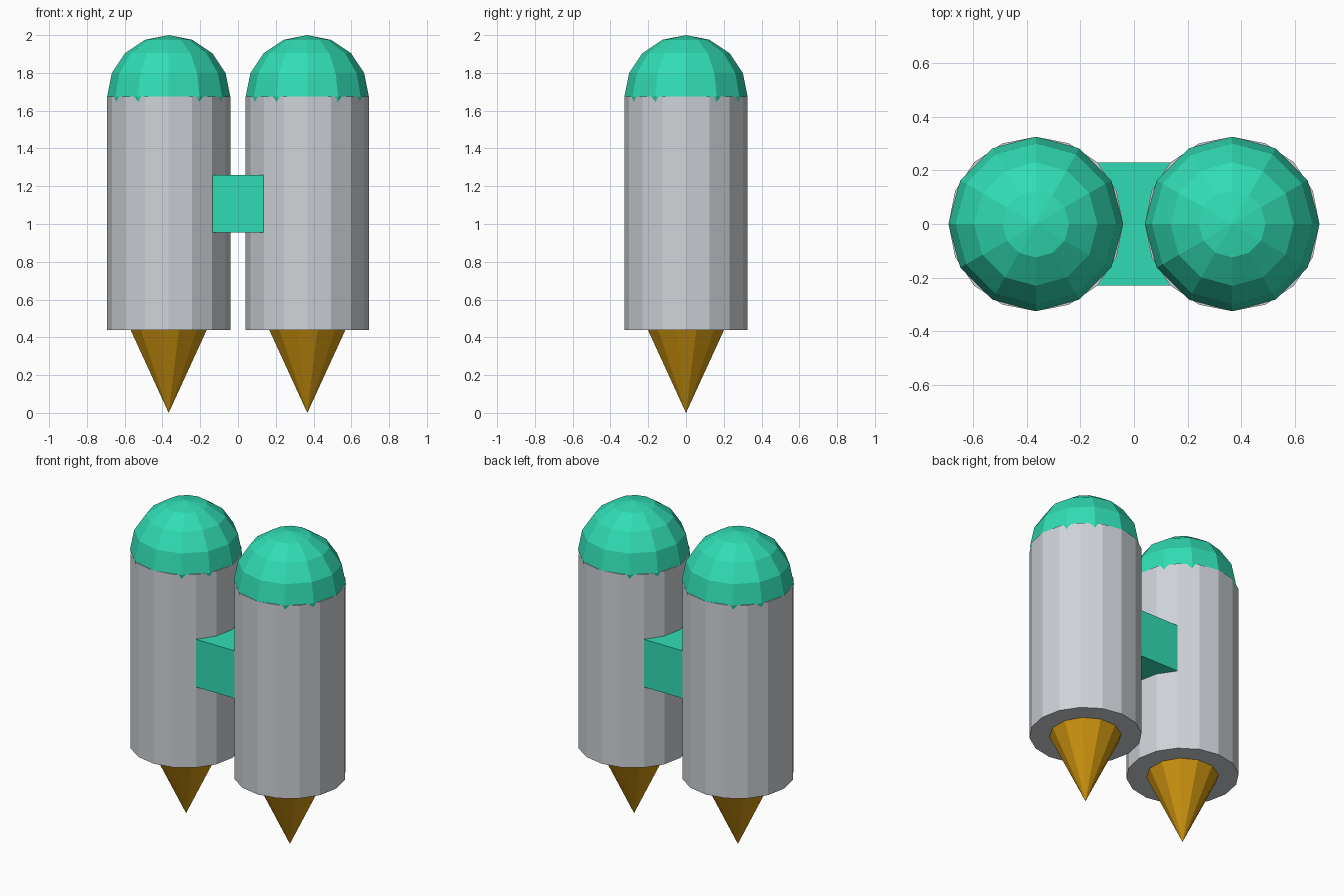
import bpy
import math

default = bpy.data.objects.get("Cube")
if default:
    bpy.data.objects.remove(default, do_unlink=True)


def make_material(name, color):
    mat = bpy.data.materials.new(name)
    mat.use_nodes = True
    mat.diffuse_color = color
    mat.node_tree.nodes["Principled BSDF"].inputs["Base Color"].default_value = color
    return mat


green = make_material("sea green", (0.03, 0.72, 0.46, 1))
grey = make_material("light grey", (0.62, 0.65, 0.68, 1))
gold = make_material("dark gold", (0.62, 0.30, 0.005, 1))


def finish(name, mat):
    obj = bpy.context.object
    obj.name = obj.data.name = name
    obj.data.materials.append(mat)
    return obj


RADIUS = 0.326
BASE, SHOULDER = 0.44, 1.674

for side, x in (("left", 0.367), ("right", -0.367)):
    # Tank body
    bpy.ops.mesh.primitive_cylinder_add(
        vertices=16, radius=RADIUS, depth=SHOULDER - BASE,
        location=(x, 0, (BASE + SHOULDER) / 2))
    finish(side + "_tank", grey)

    # Domed cap, a whole ball sunk into the tank
    bpy.ops.mesh.primitive_uv_sphere_add(
        segments=12, ring_count=8, radius=RADIUS, location=(x, 0, SHOULDER))
    finish(side + "_cap", green)

    # Pointed nozzle
    bpy.ops.mesh.primitive_cone_add(
        vertices=12, radius1=0.209, radius2=0, depth=BASE,
        location=(x, 0, BASE / 2), rotation=(math.pi, 0, math.radians(15)))
    finish(side + "_nozzle", gold)

# Block joining the two tanks
bpy.ops.mesh.primitive_cube_add(size=1, location=(0, 0, 1.108))
bpy.context.object.scale = (0.276, 0.46, 0.304)
finish("connector", green)
